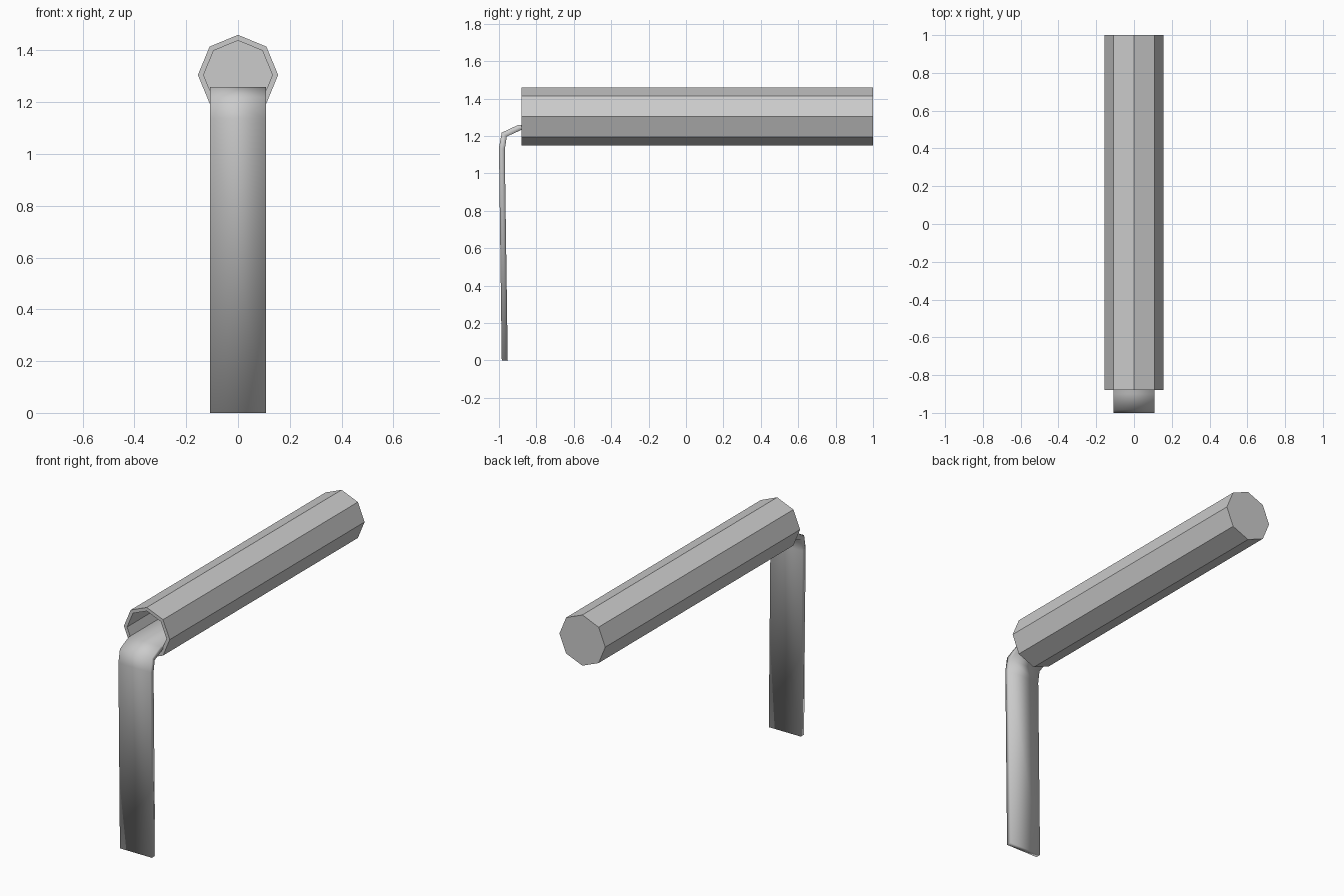
import bpy, bmesh
from math import sin, cos, pi

if "Cube" in bpy.data.objects:
    bpy.data.objects.remove(bpy.data.objects["Cube"])

FRONT, BACK, AXIS_Z = -0.88, 1.0, 1.305


def make_object(name, bm, smooth=False):
    bmesh.ops.recalc_face_normals(bm, faces=bm.faces)
    for f in bm.faces:
        f.smooth = smooth
    me = bpy.data.meshes.new(name)
    bm.to_mesh(me)
    bm.free()
    ob = bpy.data.objects.new(name, me)
    bpy.context.collection.objects.link(ob)
    return ob


# Octagonal spout pipe: open at the front, closed at the back
bm = bmesh.new()
rings = []
for radius, y in ((0.155, BACK), (0.155, FRONT), (0.133, FRONT), (0.133, BACK - 0.03)):
    rings.append([bm.verts.new((radius * cos(i * pi / 4), y, AXIS_Z + radius * sin(i * pi / 4)))
                  for i in range(8)])
for a, b in zip(rings, rings[1:]):
    for i in range(8):
        j = (i + 1) % 8
        bm.faces.new((a[i], a[j], b[j], b[i]))
bm.faces.new(rings[0])
bm.faces.new(rings[-1])
make_object("spout_pipe", bm)

# Falling sheet: a bent strip that runs out of the pipe and drops to the ground
# (outer y, z, inner y, z) at each station
stations = [
    (0.96, 1.258, 0.96, 1.232),
    (-0.900, 1.258, -0.882, 1.232),
    (-0.985, 1.218, -0.958, 1.197),
    (-1.000, 1.138, -0.969, 1.128),
    (-0.985, 0.0, -0.953, 0.0),
]
bm = bmesh.new()
W = 0.108
loops = [[bm.verts.new(p) for p in ((-W, yo, zo), (W, yo, zo), (W, yi, zi), (-W, yi, zi))]
         for yo, zo, yi, zi in stations]
for a, b in zip(loops, loops[1:]):
    for i in range(4):
        j = (i + 1) % 4
        bm.faces.new((a[i], a[j], b[j], b[i]))
bm.faces.new(loops[0])
bm.faces.new(loops[-1])
make_object("falling_sheet", bm, smooth=True)
